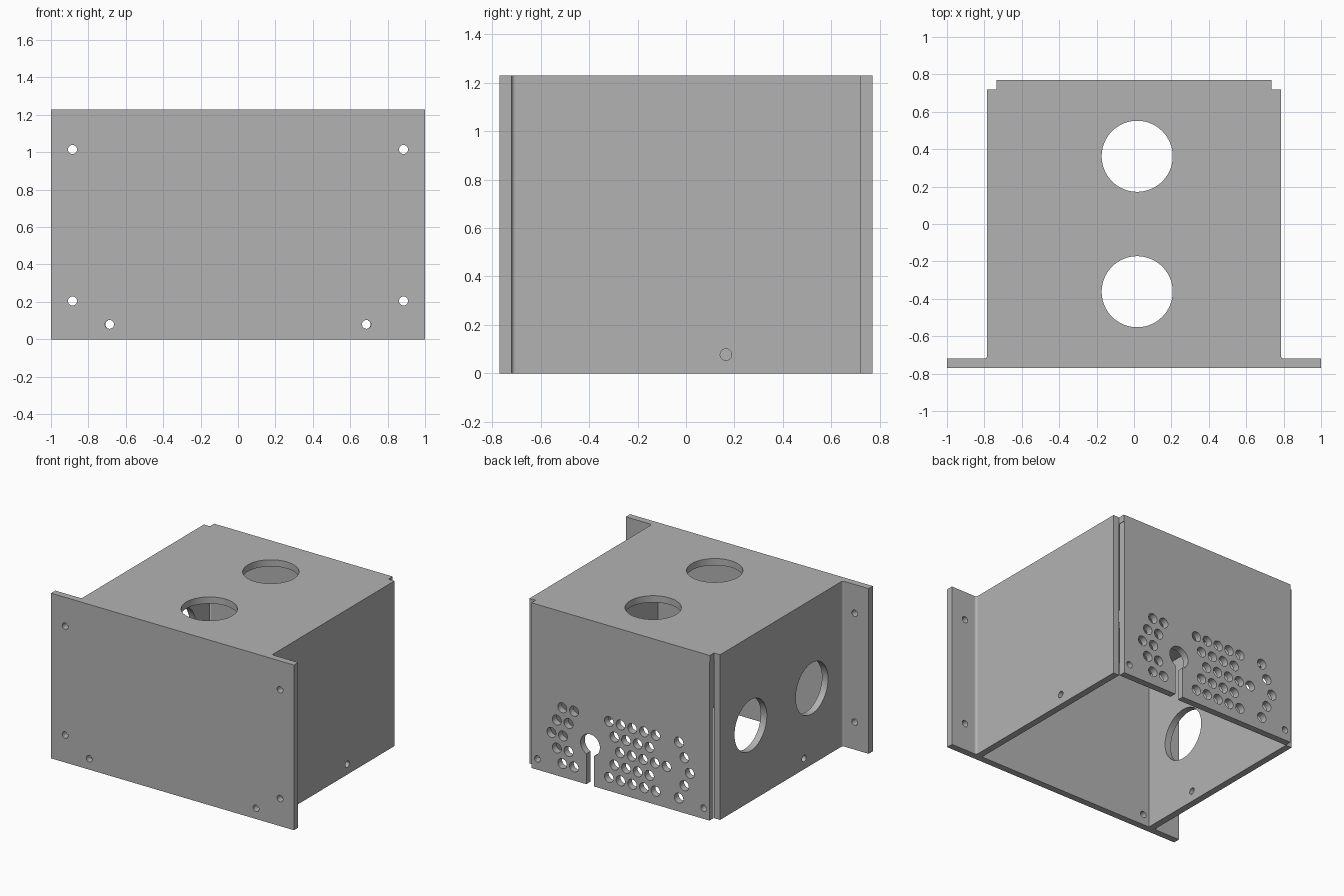
import bpy, bmesh, math
from mathutils import Matrix

if "Cube" in bpy.data.objects:
    bpy.data.objects.remove(bpy.data.objects["Cube"])

T = 0.05                      # sheet thickness
H = 1.23                      # overall height
W, D = 0.785, 0.77            # half width of the box, half depth
IN_W, IN_D = W - T, D - T     # inner half sizes

steel = bpy.data.materials.new("Plain grey steel")
steel.use_nodes = True
GREY = (0.45, 0.45, 0.45, 1)
steel.diffuse_color = GREY
steel.node_tree.nodes["Principled BSDF"].inputs["Base Color"].default_value = GREY


def arc(cx, cy, r, start, end, n):
    """Points on an arc, angles in radians, both ends included."""
    steps = [start + (end - start) * i / n for i in range(n + 1)]
    return [(cx + r * math.cos(a), cy + r * math.sin(a)) for a in steps]


def circle(cx, cy, r, n=24):
    return arc(cx, cy, r, 0, 2 * math.pi, n)[:-1]


def rect(x0, x1, y0, y1):
    return [(x0, y0), (x1, y0), (x1, y1), (x0, y1)]


def sheet(name, loops, matrix, depth=T):
    """Extruded flat profile; inner loops become holes."""
    curve = bpy.data.curves.new(name, "CURVE")
    curve.dimensions = "2D"
    curve.fill_mode = "BOTH"
    curve.extrude = depth / 2
    for pts in loops:
        spline = curve.splines.new("POLY")
        spline.points.add(len(pts) - 1)
        for p, (u, v) in zip(spline.points, pts):
            p.co = (u, v, 0, 1)
        spline.use_cyclic_u = True
    temp = bpy.data.objects.new(name + " profile", curve)
    bpy.context.collection.objects.link(temp)
    graph = bpy.context.evaluated_depsgraph_get()
    mesh = bpy.data.meshes.new_from_object(temp.evaluated_get(graph))
    bpy.data.objects.remove(temp)
    bpy.data.curves.remove(curve)

    bm = bmesh.new()
    bm.from_mesh(mesh)
    bmesh.ops.remove_doubles(bm, verts=bm.verts, dist=0.0001)
    bm.transform(matrix)
    bmesh.ops.recalc_face_normals(bm, faces=bm.faces)
    bm.to_mesh(mesh)
    bm.free()
    mesh.name = name
    mesh.materials.clear()
    mesh.materials.append(steel)
    obj = bpy.data.objects.new(name, mesh)
    bpy.context.collection.objects.link(obj)
    bpy.ops.object.select_all(action="DESELECT")
    obj.select_set(True)
    bpy.context.view_layer.objects.active = obj
    bpy.ops.object.shade_smooth_by_angle(angle=math.radians(30))
    return obj


def facing_y(y):              # profile (x, z)
    return Matrix.Translation((0, y, 0)) @ Matrix.Rotation(math.pi / 2, 4, "X")


def facing_x(x):              # profile (y, z)
    return Matrix(((0, 0, 1, x), (1, 0, 0, 0), (0, 1, 0, 0), (0, 0, 0, 1)))


BOLT = 0.024
PORT = 0.19

# Front plate with mounting flanges and bolt holes
bolts = [(s * x, z) for s in (-1, 1)
         for x, z in ((0.885, 1.015), (0.885, 0.205), (0.687, 0.08))]
sheet("front_plate",
      [rect(-1, 1, 0, H)] + [circle(x, z, BOLT) for x, z in bolts],
      facing_y(-D + T / 2))

# Top panel with notched back corners and two round ports
top = [(-W, -IN_D), (W, -IN_D), (W, IN_D), (IN_W, IN_D),
       (IN_W, D), (-IN_W, D), (-IN_W, IN_D), (-W, IN_D)]
sheet("top_panel",
      [top] + [circle(0.017, y, PORT, 64) for y in (-0.362, 0.362)],
      Matrix.Translation((0, 0, H - T / 2)))

# Side panels: the right one has two ports
side = rect(-IN_D, IN_D, 0, H - T)
sheet("left_side_panel", [side, circle(0.165, 0.077, BOLT)],
      facing_x(W - T / 2))
sheet("right_side_panel",
      [side, circle(-0.268, 0.08, BOLT)]
      + [circle(y, 0.567, PORT, 64) for y in (-0.36, 0.36)],
      facing_x(-W + T / 2))

# Back panel: keyhole slot open at the bottom edge
edge = IN_W - 0.003
key_x, key_z, key_r, slot = 0.25, 0.30, 0.08, 0.032
a = math.asin(slot / key_r)
key = arc(key_x, key_z, key_r, 1.5 * math.pi - a, -0.5 * math.pi + a, 32)
back = ([(-edge, 0), (key_x - slot, 0)] + key
        + [(key_x + slot, 0), (edge, 0), (edge, H - T), (-edge, H - T)])

# Chevron pattern of vent holes
PITCH = 0.096
vents = []
for row in range(-2, 3):
    z = 0.308 + 0.104 * row
    shift = 0.045 * (2 - abs(row))
    count = 4 if abs(row) == 1 else 5
    xs = [0.096 - shift - PITCH * i for i in range(count)]
    xs += [-0.48 - shift, 0.48 + shift, 0.48 + shift - PITCH]
    vents += [circle(x, z, 0.037) for x in xs]
corner_bolts = [circle(x, 0.08, BOLT) for x in (-0.685, 0.685)]
sheet("back_panel", [back] + vents + corner_bolts, facing_y(D - T / 2))

# Small rounded bends between flanges and sides
R = 0.016
for name, s in (("left", 1), ("right", -1)):
    curve = arc(W + R, -IN_D + R, R, math.pi, 1.5 * math.pi, 6)
    profile = [(s * x, y) for x, y in [(W, -IN_D)] + curve]
    sheet(name + "_flange_bend", [profile],
          Matrix.Translation((0, 0, H / 2)), H)
